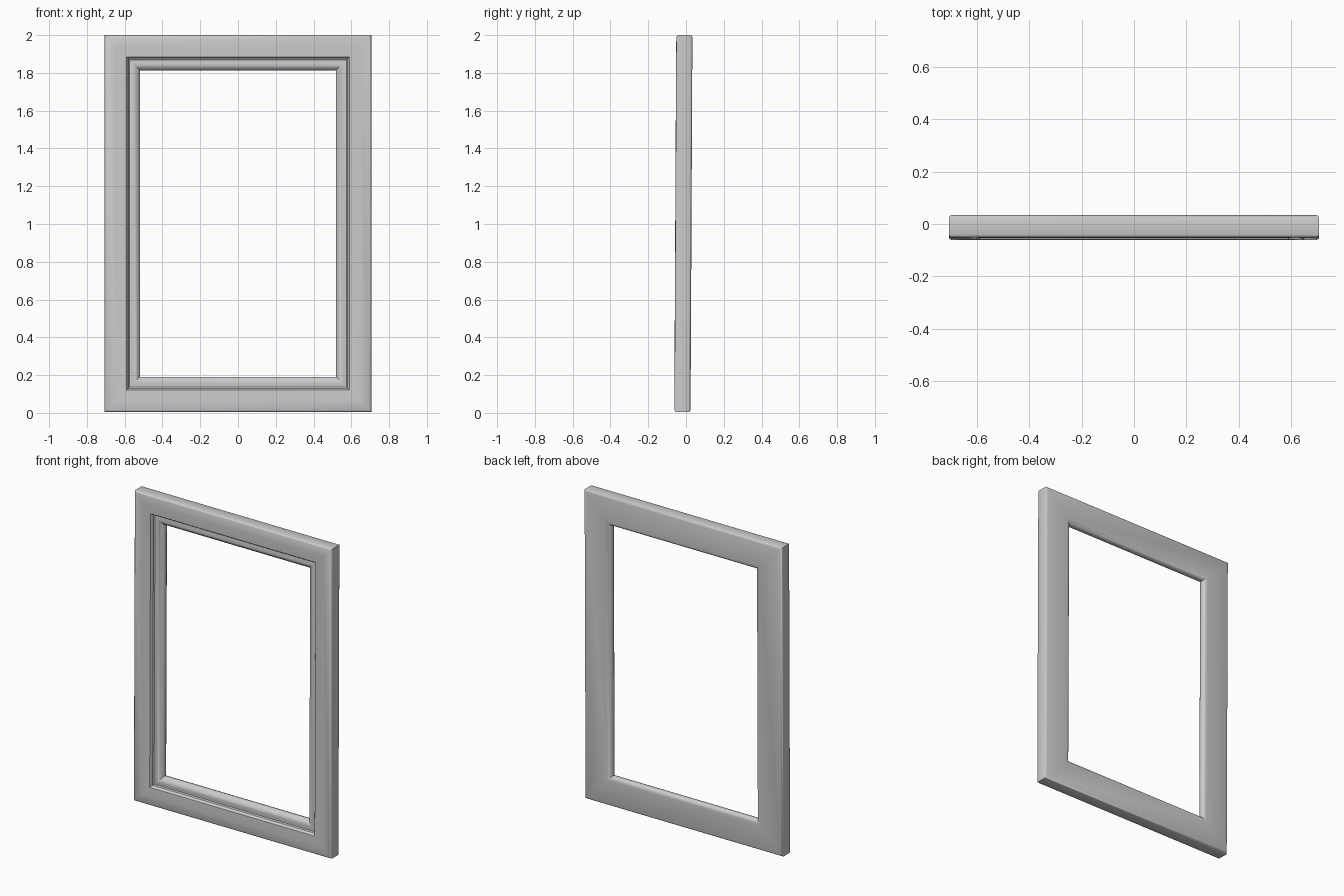
import bpy, bmesh, math

if "Cube" in bpy.data.objects:
    bpy.data.objects.remove(bpy.data.objects["Cube"])

W, H = 0.706, 2.0   # half width, height

# Moulding cross-section: (distance inward from the outer edge, depth y)
profile = [
    (0.000, -0.046), (0.003, -0.052), (0.010, -0.056),   # rounded outer front edge
    (0.060, -0.057), (0.108, -0.057), (0.117, -0.055),   # broad front band
    (0.122, -0.048), (0.125, -0.036), (0.132, -0.031),   # step down to groove
    (0.142, -0.032), (0.152, -0.034), (0.163, -0.031),   # inner bead
    (0.174, -0.022), (0.184, -0.014), (0.187, -0.006),   # slope to the opening
    (0.187, 0.008), (0.182, 0.020), (0.170, 0.027),      # inner back edge
    (0.160, 0.029), (0.012, 0.029), (0.004, 0.026), (0.000, 0.020),
]


def lean(y, z):
    # the frame leans back very slightly towards the top
    return y + 0.005 * (z - 1.0)


# Picture frame: the profile carried round four mitred corners
bm = bmesh.new()
corners = [(-1, 0), (1, 0), (1, 1), (-1, 1)]
rings = []
for sx, top in corners:
    ring = []
    for d, y in profile:
        z = H - d if top else d + 0.004
        ring.append(bm.verts.new((sx * (W - d), lean(y, z), z)))
    rings.append(ring)
n = len(profile)
for k in range(4):
    a, b = rings[k], rings[(k + 1) % 4]
    for i in range(n):
        j = (i + 1) % n
        bm.faces.new((a[i], a[j], b[j], b[i]))
bmesh.ops.recalc_face_normals(bm, faces=bm.faces)
mesh = bpy.data.meshes.new("picture_frame")
bm.to_mesh(mesh)
bm.free()
frame = bpy.data.objects.new("picture_frame", mesh)
bpy.context.collection.objects.link(frame)

# Smooth moulding, sharp mitres
bpy.context.view_layer.objects.active = frame
frame.select_set(True)
bpy.ops.object.shade_smooth_by_angle(angle=math.radians(40))
